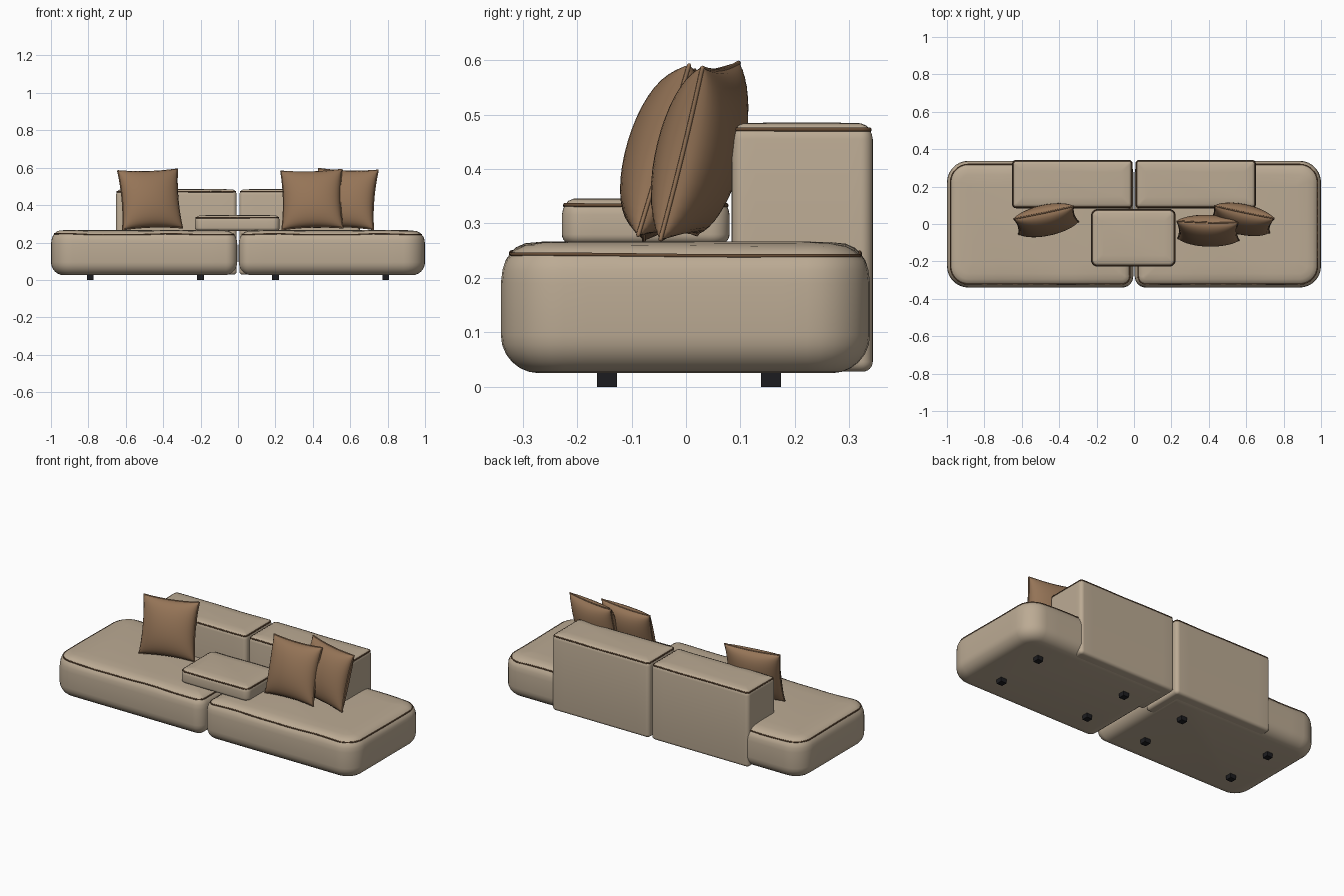
import bpy, bmesh
from math import sin, cos, pi
from mathutils import Matrix, Vector

if "Cube" in bpy.data.objects:
    bpy.data.objects.remove(bpy.data.objects["Cube"], do_unlink=True)


def material(name, rgb):
    m = bpy.data.materials.new(name)
    m.use_nodes = True
    m.diffuse_color = (*rgb, 1)
    bsdf = m.node_tree.nodes["Principled BSDF"]
    bsdf.inputs["Base Color"].default_value = (*rgb, 1)
    bsdf.inputs["Roughness"].default_value = 0.8
    return m


BEIGE = material("beige fabric", (0.50, 0.405, 0.295))
PIPING = material("dark brown piping", (0.13, 0.07, 0.035))
BROWN = material("brown pillow fabric", (0.30, 0.175, 0.095))
BLACK = material("black leg", (0.012, 0.012, 0.014))


def finish(name, bm, mat, smooth=True):
    bmesh.ops.recalc_face_normals(bm, faces=bm.faces)
    mesh = bpy.data.meshes.new(name)
    bm.to_mesh(mesh)
    bm.free()
    mesh.materials.append(mat)
    ob = bpy.data.objects.new(name, mesh)
    bpy.context.collection.objects.link(ob)
    if smooth:
        select(ob)
        bpy.ops.object.shade_smooth_by_angle(angle=0.8)
    return ob


def select(ob):
    bpy.ops.object.select_all(action="DESELECT")
    ob.select_set(True)
    bpy.context.view_layer.objects.active = ob


def tube(name, points, radius, mat):
    """Closed round cord through the points, as a mesh."""
    cu = bpy.data.curves.new(name, "CURVE")
    cu.dimensions = "3D"
    cu.bevel_depth = radius
    cu.bevel_resolution = 1
    sp = cu.splines.new("POLY")
    sp.points.add(len(points) - 1)
    for p, co in zip(sp.points, points):
        p.co = (*co, 1)
    sp.use_cyclic_u = True
    cu.materials.append(mat)
    ob = bpy.data.objects.new(name, cu)
    bpy.context.collection.objects.link(ob)
    select(ob)
    bpy.ops.object.convert(target="MESH")


def ring(box, radii, inset, z, wave):
    """Rounded rectangle with its own radius on the +x and -x corners."""
    x0, x1, y0, y1 = box
    corners = [(x1, y1, -1, -1, radii[1]), (x0, y1, 1, -1, radii[0]),
               (x0, y0, 1, 1, radii[0]), (x1, y0, -1, 1, radii[1])]
    arcs = []
    for q, (cx, cy, sx, sy, r) in enumerate(corners):
        rr = max(r - inset, 0.008)
        mx, my = cx + sx * (inset + rr), cy + sy * (inset + rr)
        arcs.append([Vector((mx + rr * cos(a), my + rr * sin(a), z))
                     for a in [(q + k / 7) * pi / 2 for k in range(8)]])
    pts = []
    for i, arc in enumerate(arcs):
        nxt = arcs[(i + 1) % 4][0]
        pts += arc + [arc[-1].lerp(nxt, k / 10) for k in range(1, 10)]
    for p in pts:
        p.z += wave * (sin(11 * p.x + 2 * p.y) + 0.5 * sin(23 * p.x + 9 * p.y))
    return pts


def cushion(name, box, radii, profile, cord):
    """Loft rounded rectangles up a profile; put piping on ring number cord."""
    bm = bmesh.new()
    rings = [[bm.verts.new(p) for p in ring(box, radii, *row)] for row in profile]
    for a, b in zip(rings, rings[1:]):
        for i in range(len(a)):
            j = (i + 1) % len(a)
            bm.faces.new((a[i], a[j], b[j], b[i]))
    bm.faces.new(rings[0][::-1])
    bm.faces.new(rings[-1])
    finish(name, bm, BEIGE)
    tube(name + "_piping", ring(box, radii, *profile[cord]), 0.0038, PIPING)


def rounded_base(z, r, steps=6):
    """Quarter-round lower edge of a profile."""
    return [(r * (1 - sin(t)), z + r * (1 - cos(t)), 0)
            for t in [k / steps * pi / 2 for k in range(steps + 1)]]


def box_profile(z0, z1, r):
    """Upright block with a crisp piped edge and a slightly domed top."""
    return rounded_base(z0, r) + [
        (0, z1 - 0.03, 0), (0.002, z1 - 0.02, 0), (0.006, z1 - 0.013, 0.001),
        (0.012, z1 - 0.006, 0.001), (0.022, z1 - 0.002, 0.001), (0.06, z1, 0)]


SEAT = rounded_base(0.025, 0.07) + [
    (0, 0.19, 0), (0.003, 0.215, 0), (0.009, 0.232, 0.001), (0.019, 0.244, 0.0025),
    (0.028, 0.253, 0.0025), (0.045, 0.261, 0.002), (0.075, 0.265, 0.001), (0.13, 0.267, 0)]


def mirrored(box, radii, side):
    x0, x1, y0, y1 = box
    return (box, radii) if side > 0 else ((-x1, -x0, y0, y1), radii[::-1])


# Two mirrored sofa modules: seat, backrest and four legs each
for side, word in ((1, "left"), (-1, "right")):
    cushion(word + "_seat", *mirrored((0.004, 1.0, -0.34, 0.338), (0.06, 0.115), side), SEAT, 10)
    cushion(word + "_backrest", *mirrored((0.007, 0.652, 0.084, 0.343), (0.022, 0.022), side),
            box_profile(0.028, 0.485, 0.018), 9)
    for x in (0.2, 0.79):
        for y in (-0.145, 0.156):
            bm = bmesh.new()
            bmesh.ops.create_cube(bm, size=1, matrix=Matrix.Translation((side * x, y, 0.016))
                                  @ Matrix.Diagonal((0.037, 0.037, 0.032, 1)))
            finish(word + "_leg", bm, BLACK, smooth=False)

# Padded tray resting across the two seats
cushion("center_tray", (-0.23, 0.223, -0.228, 0.08), (0.035, 0.035),
        box_profile(0.262, 0.346, 0.018), 9)


def pillow(name, loc, yaw, lean, roll, n=20):
    """Square pillow: two puffed sheets joined along a corded edge."""
    mat = (Matrix.Translation(loc) @ Matrix.Rotation(yaw, 4, "Z")
           @ Matrix.Rotation(-lean, 4, "X") @ Matrix.Rotation(roll, 4, "Y"))

    def point(i, j, face):
        s, t = i / n * pi - pi / 2, j / n * pi - pi / 2
        u, v = sin(s), sin(t)
        puff = max(cos(s) * cos(t), 0) ** 0.85
        return mat @ Vector((0.163 * u * (1 - 0.07 * cos(t) ** 2), face * 0.074 * puff,
                             0.163 * v * (1 - 0.06 * cos(s) ** 2)))

    bm = bmesh.new()
    for face in (-1, 1):
        g = [[bm.verts.new(point(i, j, face)) for j in range(n + 1)] for i in range(n + 1)]
        for i in range(n):
            for j in range(n):
                bm.faces.new((g[i][j], g[i + 1][j], g[i + 1][j + 1], g[i][j + 1]))
    bmesh.ops.remove_doubles(bm, verts=bm.verts, dist=0.0002)
    finish(name, bm, BROWN)
    edge = ([(k, 0) for k in range(n)] + [(n, k) for k in range(n)]
            + [(n - k, n) for k in range(n)] + [(0, n - k) for k in range(n)])
    tube(name + "_seam", [point(i, j, 0) for i, j in edge], 0.004, BROWN)


pillow("right_pillow", (-0.47, 0.02, 0.431), 0.2, 0.27, -0.03)
pillow("left_front_pillow", (0.395, -0.036, 0.43), -0.04, 0.29, -0.03)
pillow("left_back_pillow", (0.577, 0.025, 0.433), -0.2, 0.25, 0.03)
